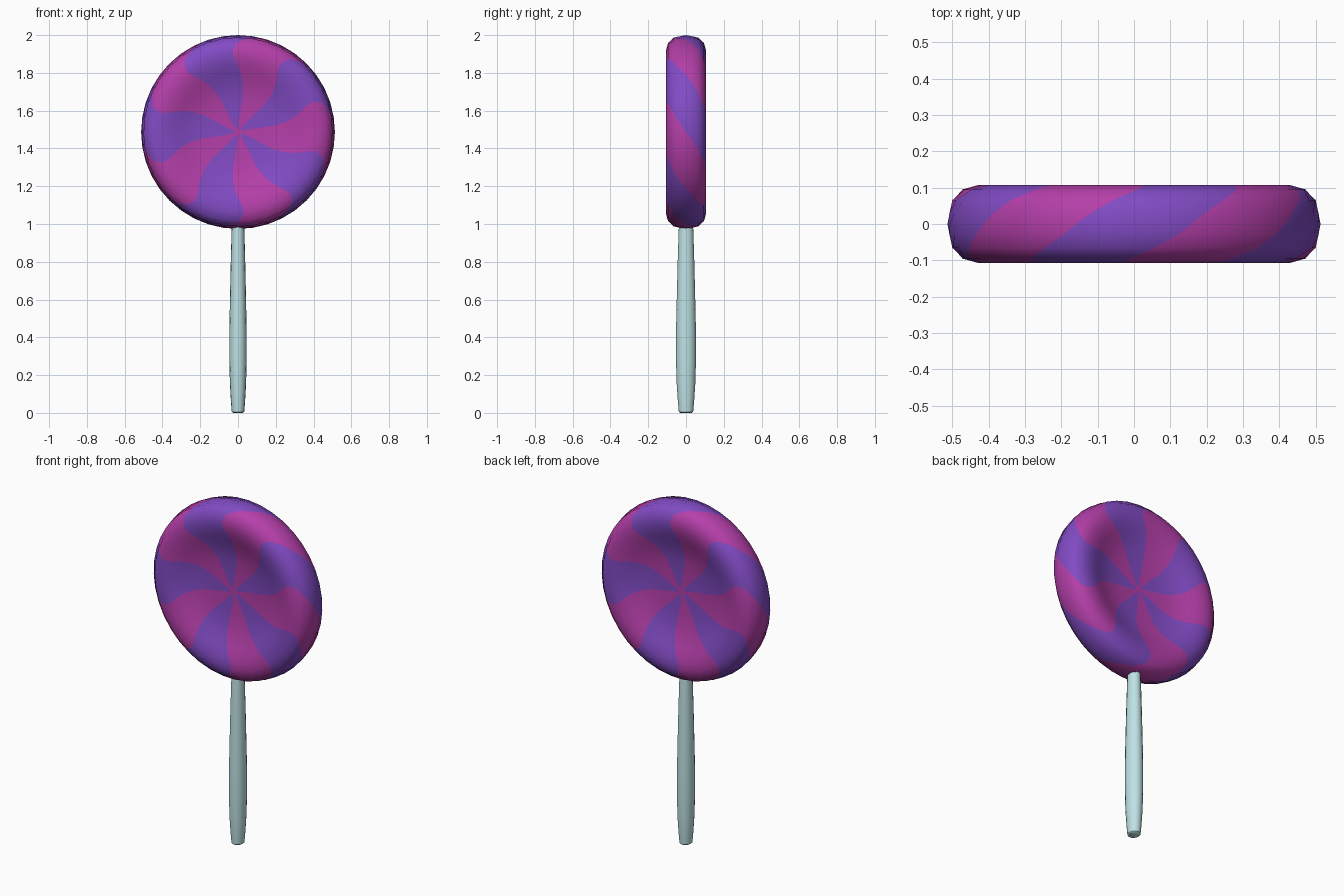
import bpy, bmesh, math

if "Cube" in bpy.data.objects:
    bpy.data.objects.remove(bpy.data.objects["Cube"])


def material(name, rgb):
    m = bpy.data.materials.new(name)
    m.diffuse_color = (*rgb, 1)
    m.use_nodes = True
    m.node_tree.nodes["Principled BSDF"].inputs["Base Color"].default_value = m.diffuse_color
    return m


magenta = material("magenta", (0.46, 0.05, 0.40))
purple = material("purple", (0.22, 0.07, 0.55))
pale_blue = material("pale blue", (0.52, 0.76, 0.78))


def finish(bm, name, mats):
    bmesh.ops.recalc_face_normals(bm, faces=bm.faces[:])
    mesh = bpy.data.meshes.new(name)
    bm.to_mesh(mesh)
    bm.free()
    for m in mats:
        mesh.materials.append(m)
    for p in mesh.polygons:
        p.use_smooth = True
    ob = bpy.data.objects.new(name, mesh)
    bpy.context.collection.objects.link(ob)
    return ob


def loft(bm, rings, colour=lambda row, j: 0):
    """Bridge successive rings of vertices with quads."""
    n = len(rings[0])
    for i, (a, b) in enumerate(zip(rings, rings[1:])):
        for j in range(n):
            k = (j + 1) % n
            f = bm.faces.new((a[j], a[k], b[k], b[j]))
            f.material_index = colour(i, j)


# Candy: dished disc turned about y; stripe edge angle (degrees) twists along the profile
SEG, PER, ZC = 40, 4, 1.487
half = [  # radius, depth in front of centre, stripe edge angle
    (0.022, 0.040, 88), (0.06, 0.041, 86), (0.13, 0.043, 83), (0.20, 0.049, 82),
    (0.26, 0.062, 84), (0.31, 0.080, 87), (0.35, 0.095, 90), (0.39, 0.105, 93),
    (0.43, 0.107, 94), (0.472, 0.095, 91), (0.500, 0.066, 83.5), (0.509, 0.030, 76.5),
]
# The back is the front turned half a revolution about z
profile = [(r, -d, a) for r, d, a in half] + [(0.513, 0, 72)]
profile += [(r, d, 144 - a) for r, d, a in reversed(half)]

bm = bmesh.new()
rings = []
for r, y, a in profile:
    ring = []
    for j in range(SEG):
        t = math.radians(a - j * 360 / SEG)
        ring.append(bm.verts.new((r * math.cos(t), y, ZC + r * math.sin(t))))
    rings.append(ring)
loft(bm, rings, lambda row, j: (j // PER) % 2)
# Small magenta hubs in the middle of both sides
for ring, y in ((rings[0], -0.040), (rings[-1], 0.040)):
    hub = bm.verts.new((0, y, ZC))
    for j in range(SEG):
        bm.faces.new((ring[j], ring[(j + 1) % SEG], hub))
finish(bm, "candy_disc", [magenta, purple])

# Stick: slightly bulging, oval in section, ending inside the candy
bm = bmesh.new()
rings = []
for r, z in ((0.030, 0), (0.038, 0.006), (0.043, 0.06), (0.049, 0.15), (0.053, 0.28),
             (0.053, 0.42), (0.049, 0.60), (0.044, 0.80), (0.039, 0.96), (0.036, 1.03)):
    rings.append([bm.verts.new((0.87 * r * math.cos(j * math.tau / 16),
                                r * math.sin(j * math.tau / 16), z)) for j in range(16)])
loft(bm, rings)
bm.faces.new(rings[0])
bm.faces.new(rings[-1])
stick = finish(bm, "stick", [pale_blue])
bpy.context.view_layer.objects.active = stick
stick.select_set(True)
bpy.ops.object.shade_smooth_by_angle(angle=math.radians(40))
